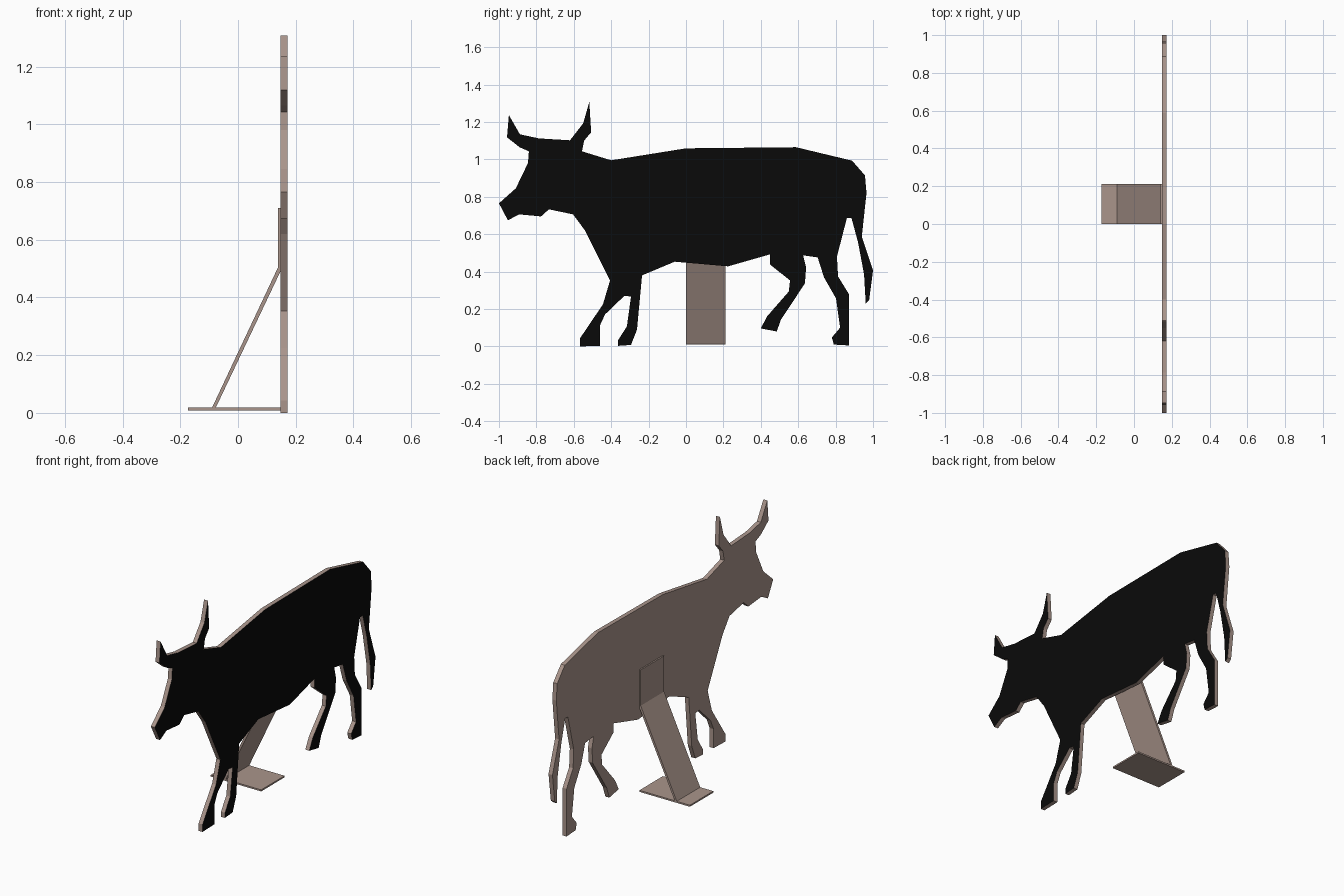
import bpy, bmesh


def material(name, rgb):
    m = bpy.data.materials.new(name)
    m.diffuse_color = (*rgb, 1)
    return m


wood = material("brown board", (0.40, 0.30, 0.26))
black = material("black paint", (0.003, 0.003, 0.003))


def extrude(name, pts, to3d, vec, mats):
    """Extrude a closed 2D profile along vec into a solid."""
    bm = bmesh.new()
    face = bm.faces.new([bm.verts.new(to3d(*p)) for p in pts])
    ext = bmesh.ops.extrude_face_region(bm, geom=[face], use_keep_orig=True)
    bmesh.ops.translate(bm, vec=vec, verts=[v for v in ext["geom"] if isinstance(v, bmesh.types.BMVert)])
    bmesh.ops.recalc_face_normals(bm, faces=bm.faces)
    if len(mats) > 1:  # painted side faces +x
        for f in bm.faces:
            f.normal_update()
            f.material_index = 1 if f.normal.x > 0.9 and len(f.verts) > 4 else 0
    me = bpy.data.meshes.new(name)
    bm.to_mesh(me)
    bm.free()
    for m in mats:
        me.materials.append(m)
    ob = bpy.data.objects.new(name, me)
    bpy.context.collection.objects.link(ob)
    return ob


# cow silhouette (y, z): head and horns, back, tail, hind legs, belly, fore legs, throat
outline = [
    (-1, .765), (-.91, .845), (-.845, .98), (-.84, 1.043), (-.89, 1.065), (-.957, 1.118),
    (-.947, 1.237), (-.888, 1.134), (-.786, 1.112), (-.62, 1.102), (-.55, 1.192),
    (-.517, 1.307), (-.507, 1.145), (-.545, 1.1), (-.556, 1.043), (-.4, .995),
    (0, 1.059), (.588, 1.065), (.888, .993), (.957, .914), (.965, .82),
    (.94, .588), (1, .406), (.979, .246), (.961, .23), (.952, .385), (.92, .556),
    (.885, .686), (.86, .686), (.807, .48), (.813, .374), (.872, .278),
    (.872, .005), (.79, .01), (.78, .048), (.824, .1), (.802, .257), (.738, .369),
    (.704, .476), (.626, .487), (.642, .422), (.636, .337), (.508, .144),
    (.485, .08), (.4, .096), (.433, .16), (.55, .294), (.556, .353), (.449, .438),
    (.449, .492), (.225, .428), (-.06, .453), (-.235, .38), (-.262, .09),
    (-.294, .008), (-.364, .003), (-.364, .032), (-.316, .107), (-.294, .267),
    (-.33, .27), (-.433, .171), (-.46, .112), (-.46, .003), (-.567, 0), (-.567, .043),
    (-.444, .225), (-.406, .353), (-.476, .492), (-.54, .62), (-.604, .706),
    (-.733, .733), (-.775, .695), (-.893, .706), (-.952, .674)]
extrude("cow_board", outline, lambda y, z: (.147, y, z), (.025, 0, 0), [wood, black])

# support behind the board: mounting plate, slanted strut, foot plate, as (x, z) profiles
stand = {
    "mounting_plate": [(.139, .5), (.147, .505), (.147, .71), (.139, .71)],
    "slanted_strut": [(-.09, .018), (-.077, .018), (.147, .49), (.147, .505), (.139, .505)],
    "foot_plate": [(-.173, .009), (.147, .009), (.147, .018), (-.173, .018)],
}
for name, pts in stand.items():
    extrude(name, pts, lambda x, z: (x, 0, z), (0, .212, 0), [wood])
